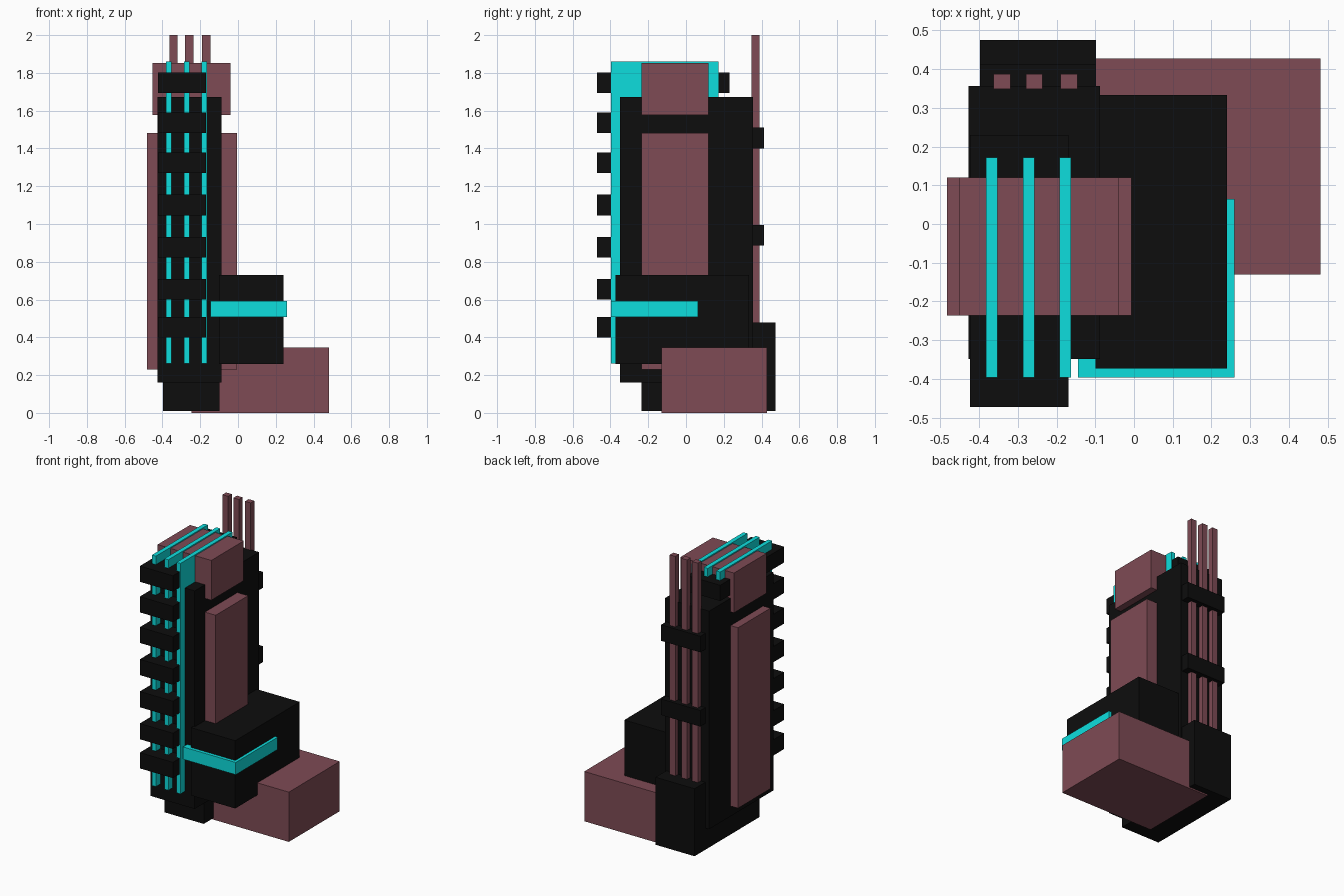
import bpy
import bmesh

if "Cube" in bpy.data.objects:
    bpy.data.objects.remove(bpy.data.objects["Cube"])


def material(name, rgb):
    m = bpy.data.materials.new(name)
    m.diffuse_color = (*rgb, 1)
    m.use_nodes = True
    m.node_tree.nodes["Principled BSDF"].inputs["Base Color"].default_value = m.diffuse_color
    return m


BLACK = material("black", (0.004, 0.004, 0.004))
ROSE = material("rose", (0.21, 0.07, 0.09))
CYAN = material("cyan", (0.004, 0.73, 0.73))


def box(name, mat, x, y, z):
    """Axis-aligned box from (min, max) ranges."""
    bm = bmesh.new()
    bmesh.ops.create_cube(bm, size=1)
    for v in bm.verts:
        v.co = [r[0] if c < 0 else r[1] for c, r in zip(v.co, (x, y, z))]
    mesh = bpy.data.meshes.new(name)
    bm.to_mesh(mesh)
    bm.free()
    mesh.materials.append(mat)
    ob = bpy.data.objects.new(name, mesh)
    bpy.context.collection.objects.link(ob)
    return ob


# Base and lower volumes
box("base_annex", ROSE, (-0.245, 0.481), (-0.13, 0.428), (0, 0.345))
box("base_core", BLACK, (-0.398, -0.098), (-0.235, 0.475), (0.01, 0.478))
box("podium", BLACK, (-0.10, 0.24), (-0.373, 0.333), (0.26, 0.73))
box("podium_window_band", CYAN, (-0.145, 0.26), (-0.396, 0.064), (0.508, 0.593))

# Tower with side bays and roof block
box("tower", BLACK, (-0.427, -0.088), (-0.349, 0.356), (0.16, 1.672))
box("side_bays", ROSE, (-0.483, -0.006), (-0.236, 0.12), (0.23, 1.482))
box("roof_block", ROSE, (-0.452, -0.04), (-0.236, 0.12), (1.577, 1.853))

# Glowing strips running up the facade and over the roof
for i, cx in enumerate((-0.367, -0.272, -0.178)):
    box(f"facade_strip_{i}", CYAN, (cx - 0.015, cx + 0.015), (-0.397, 0.172), (0.262, 1.861))

# Balcony slabs across the facade
for i, top in enumerate((0.508, 0.71, 0.932, 1.155, 1.378, 1.59, 1.802)):
    box(f"balcony_{i}", BLACK, (-0.423, -0.169), (-0.472, 0.23), (top - 0.109, top))

# Rear pipes and the brackets holding them
for i, cx in enumerate((-0.341, -0.258, -0.168)):
    box(f"rear_pipe_{i}", ROSE, (cx - 0.0215, cx + 0.0215), (0.348, 0.388), (0.40, 2.0))
for i, z in enumerate((0.885, 1.40)):
    box(f"pipe_bracket_{i}", BLACK, (-0.398, -0.098), (0.30, 0.412), (z, z + 0.111))
